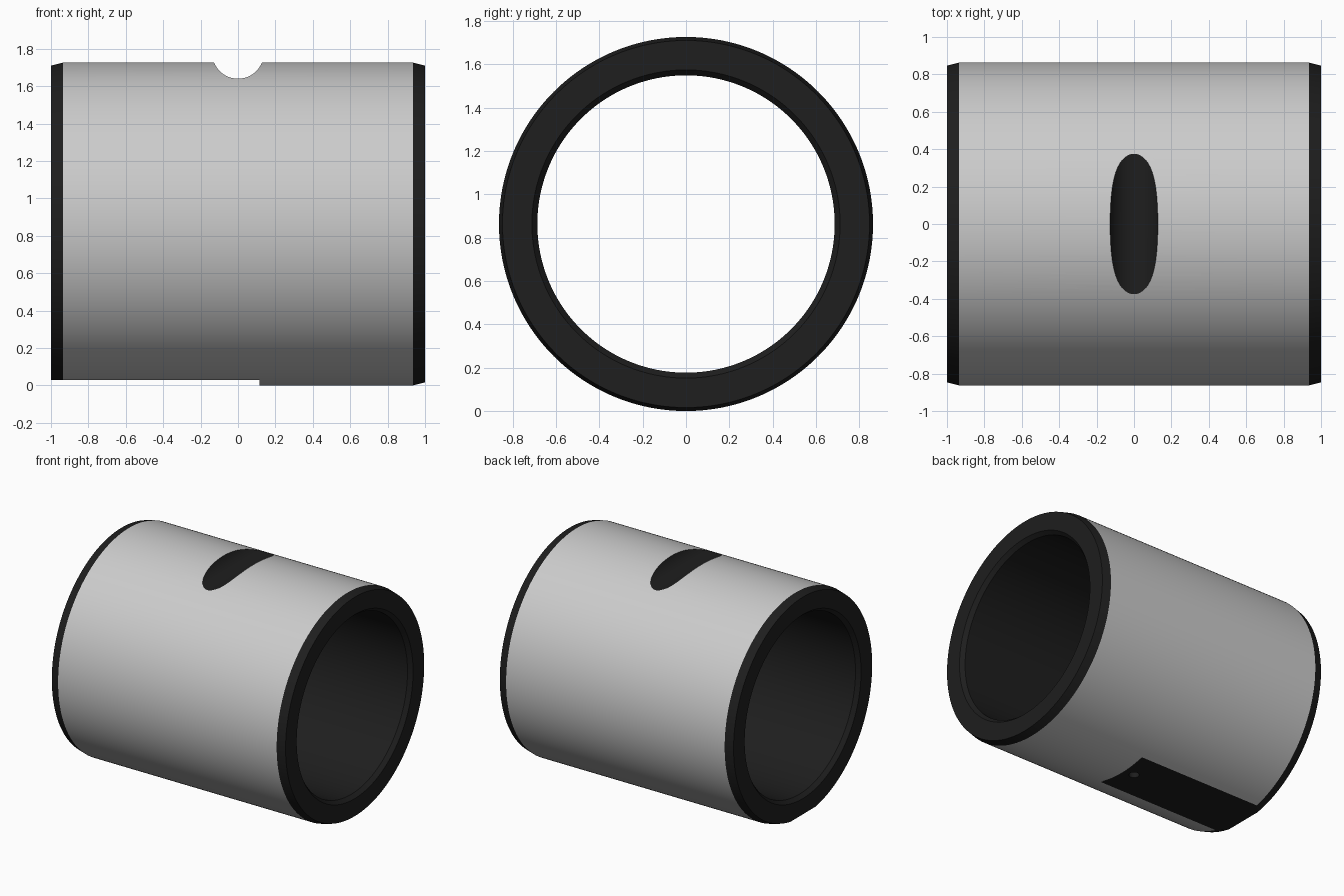
import bpy, bmesh, math
from mathutils import Matrix, Vector

if "Cube" in bpy.data.objects:
    bpy.data.objects.remove(bpy.data.objects["Cube"])

R, BORE = 0.863, 0.686      # outer and bore radius
AXIS = R                    # height of the sleeve axis

# Dark finish for everything but the turned outer skin
dark = bpy.data.materials.new("dark_finish")
dark.diffuse_color = (0.013, 0.013, 0.013, 1)
dark.use_nodes = True
dark.node_tree.nodes["Principled BSDF"].inputs["Base Color"].default_value = dark.diffuse_color


def make_object(name, bm):
    bmesh.ops.recalc_face_normals(bm, faces=bm.faces)
    mesh = bpy.data.meshes.new(name)
    bm.to_mesh(mesh)
    bm.free()
    obj = bpy.data.objects.new(name, mesh)
    bpy.context.collection.objects.link(obj)
    return obj


def cylinder(name, radius, depth, matrix, segments):
    bm = bmesh.new()
    bmesh.ops.create_cone(bm, cap_ends=True, segments=segments, radius1=radius,
                          radius2=radius, depth=depth, matrix=matrix)
    return make_object(name, bm)


# Sleeve: closed chamfered wall section (x, radius) spun round the x axis
half = [(0.97, BORE), (1.0, BORE + 0.025), (1.0, 0.847), (0.935, R)]
section = half + [(-x, r) for x, r in reversed(half)]
N = 192
bm = bmesh.new()
rings = []
for i in range(N):
    a = math.tau * i / N
    rings.append([bm.verts.new((x, r * math.sin(a), AXIS + r * math.cos(a)))
                  for x, r in section])
for i in range(N):
    p, q = rings[i], rings[(i + 1) % N]
    for j in range(len(section)):
        k = (j + 1) % len(section)
        bm.faces.new((p[j], p[k], q[k], q[j]))
sleeve = make_object("bearing_sleeve", bm)

# Cutters: round cross groove on top, flat underneath, small oil hole
groove = cylinder("groove_cutter", 0.138, 2.4,
                  Matrix.Translation((0, 0, 1.778)) @ Matrix.Rotation(math.pi / 2, 4, 'X'), 96)
hole = cylinder("oil_hole_cutter", 0.037, 0.5, Matrix.Translation((0, 0, 0.1)), 32)
bm = bmesh.new()
bmesh.ops.create_cube(bm, size=1, matrix=Matrix.Translation((-0.6925, 0, -0.07))
                      @ Matrix.Diagonal((1.615, 2, 0.2, 1)))
flat = make_object("flat_cutter", bm)

bpy.context.view_layer.objects.active = sleeve
sleeve.select_set(True)
for cutter in (groove, flat, hole):
    mod = sleeve.modifiers.new(cutter.name, 'BOOLEAN')
    mod.operation, mod.solver, mod.object = 'DIFFERENCE', 'EXACT', cutter
    bpy.ops.object.modifier_apply(modifier=mod.name)
    bpy.data.objects.remove(cutter)

# Outer skin stays grey, cut and end surfaces get the dark finish
mesh = sleeve.data
mesh.materials.clear()
mesh.materials.append(None)
mesh.materials.append(dark)
for f in mesh.polygons:
    radial = Vector((0, f.center.y, f.center.z - AXIS))
    skin = radial.length > R - 0.003 and f.normal.dot(radial.normalized()) > 0.995
    f.material_index = 0 if skin else 1
bpy.ops.object.shade_smooth_by_angle(angle=math.radians(10))
